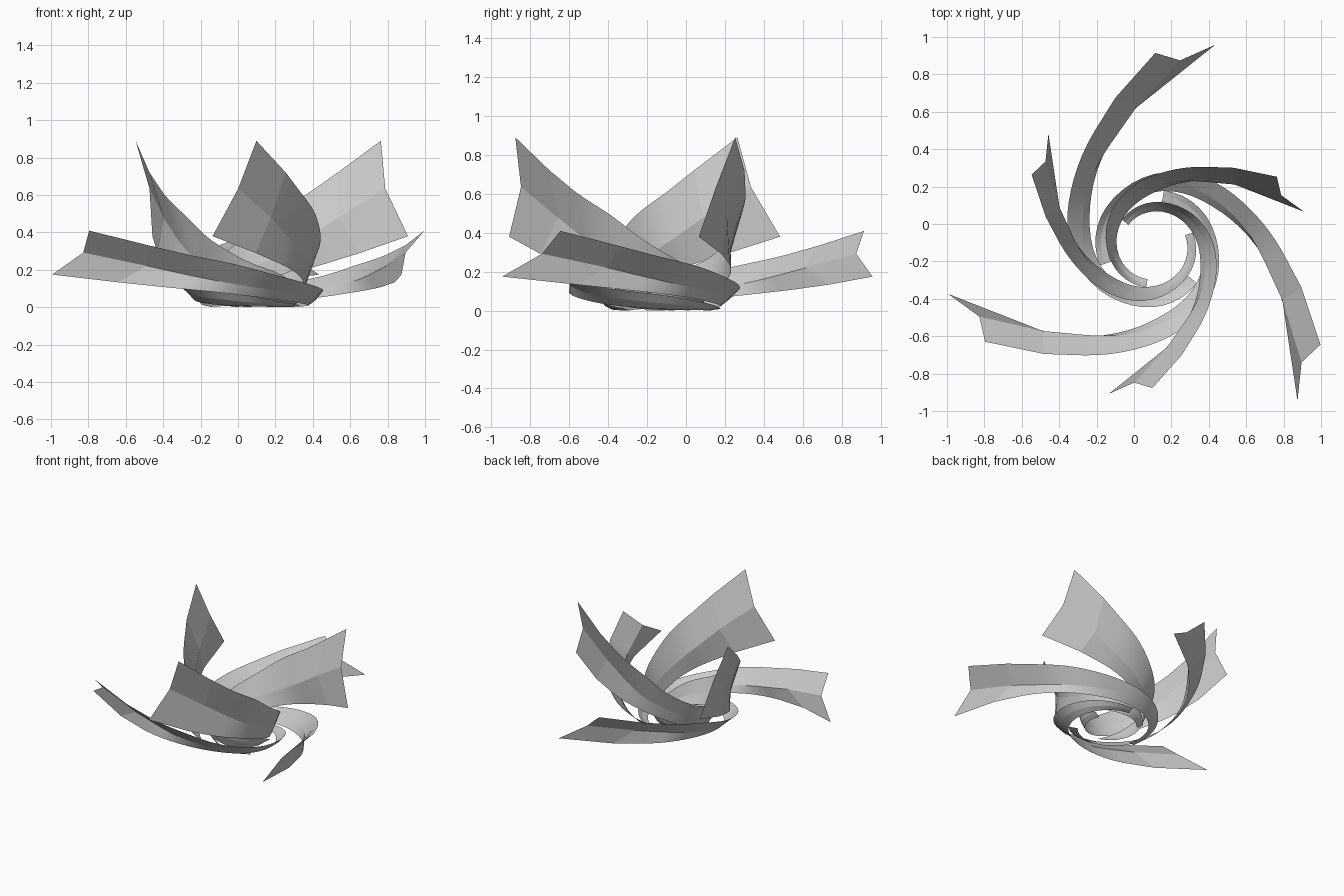
import bpy
import math
from mathutils import Vector

cube = bpy.data.objects.get("Cube")
if cube:
    bpy.data.objects.remove(cube, do_unlink=True)

grey = bpy.data.materials.new("light_grey")
grey.use_nodes = True
grey.diffuse_color = (0.6, 0.6, 0.6, 1)
grey.node_tree.nodes["Principled BSDF"].inputs["Base Color"].default_value = (0.6, 0.6, 0.6, 1)

CENTRE = Vector((0.105, -0.12, 0))

# Spiral edges: sweep inward from the tip in degrees, then radius and height
SWEEP = [0, 15, 28, 50, 75, 110, 150, 190, 230]
EDGES = {
    "top": (0, [.757, .60, .505, .41, .35, .296, .252, .234, .222],
            [.89, .72, .61, .49, .36, .245, .175, .095, .02]),
    "crease": (-7.6, [.735, .545, .445, .357, .297, .26, .228, .212, .2],
               [.635, .48, .38, .275, .205, .14, .085, .04, .01]),
    "low": (-16.5, [.825, .625, .505, .37, .28, .228, .2, .186, .178],
            [.38, .29, .235, .17, .11, .055, .02, .008, 0]),
}


def smooth_value(values, i, t):
    """Hermite interpolation between station i and i + 1."""
    def slope(k):
        lo, hi = max(k - 1, 0), min(k + 1, len(SWEEP) - 1)
        return (values[hi] - values[lo]) / (SWEEP[hi] - SWEEP[lo])
    h = SWEEP[i + 1] - SWEEP[i]
    a, b = values[i], values[i + 1]
    return (a * (1 + 2 * t) * (1 - t) ** 2 + b * t * t * (3 - 2 * t)
            + h * t * (1 - t) * (slope(i) * (1 - t) - slope(i + 1) * t))


def edge_path(edge, tip_angle, spread, rise):
    """Points of one ribbon edge, from the tip inward."""
    offset, radii, heights = EDGES[edge]
    points = []
    for i in range(len(SWEEP) - 1):
        steps = 1 if i < 2 else 4
        for k in range(steps + (i == len(SWEEP) - 2)):
            t = k / steps
            sweep = SWEEP[i] + t * (SWEEP[i + 1] - SWEEP[i])
            angle = math.radians(tip_angle + sweep + offset * (1 - sweep / SWEEP[-1]))
            r = smooth_value(radii, i, t) * spread
            z = smooth_value(heights, i, t) * rise
            points.append(CENTRE + Vector((r * math.cos(angle), r * math.sin(angle), z)))
    return points


def add_strip(verts, faces, upper, lower, flip):
    """One band of quads with its own vertices."""
    start = len(verts)
    for a, b in zip(upper, lower):
        verts += [a, b]
    for i in range(len(upper) - 1):
        k = start + 2 * i
        face = (k, k + 2, k + 3, k + 1)
        faces.append(face[::-1] if flip else face)


def blade(name, tip_angle, spread, rise):
    top, crease, low = (edge_path(e, tip_angle, spread, rise) for e in EDGES)
    verts, faces = [], []
    # Tip panels face opposite ways to the long ribbon bands behind them
    add_strip(verts, faces, top[:2], crease[:2], False)
    add_strip(verts, faces, top[1:], crease[1:], True)
    add_strip(verts, faces, crease[:2], low[:2], True)
    add_strip(verts, faces, crease[1:], low[1:], False)
    mesh = bpy.data.meshes.new(name)
    mesh.from_pydata(verts, [], faces)
    mesh.materials.append(grey)
    for poly in mesh.polygons:
        poly.use_smooth = True
    obj = bpy.data.objects.new(name, mesh)
    bpy.context.collection.objects.link(obj)


# Three tall blades alternate with three wide, low ones
for n in range(3):
    blade(f"tall_blade_{n + 1}", 29.5 + 120 * n, 1, 1)
    blade(f"low_blade_{n + 1}", -30.5 + 120 * n, 1.367, 0.46)
